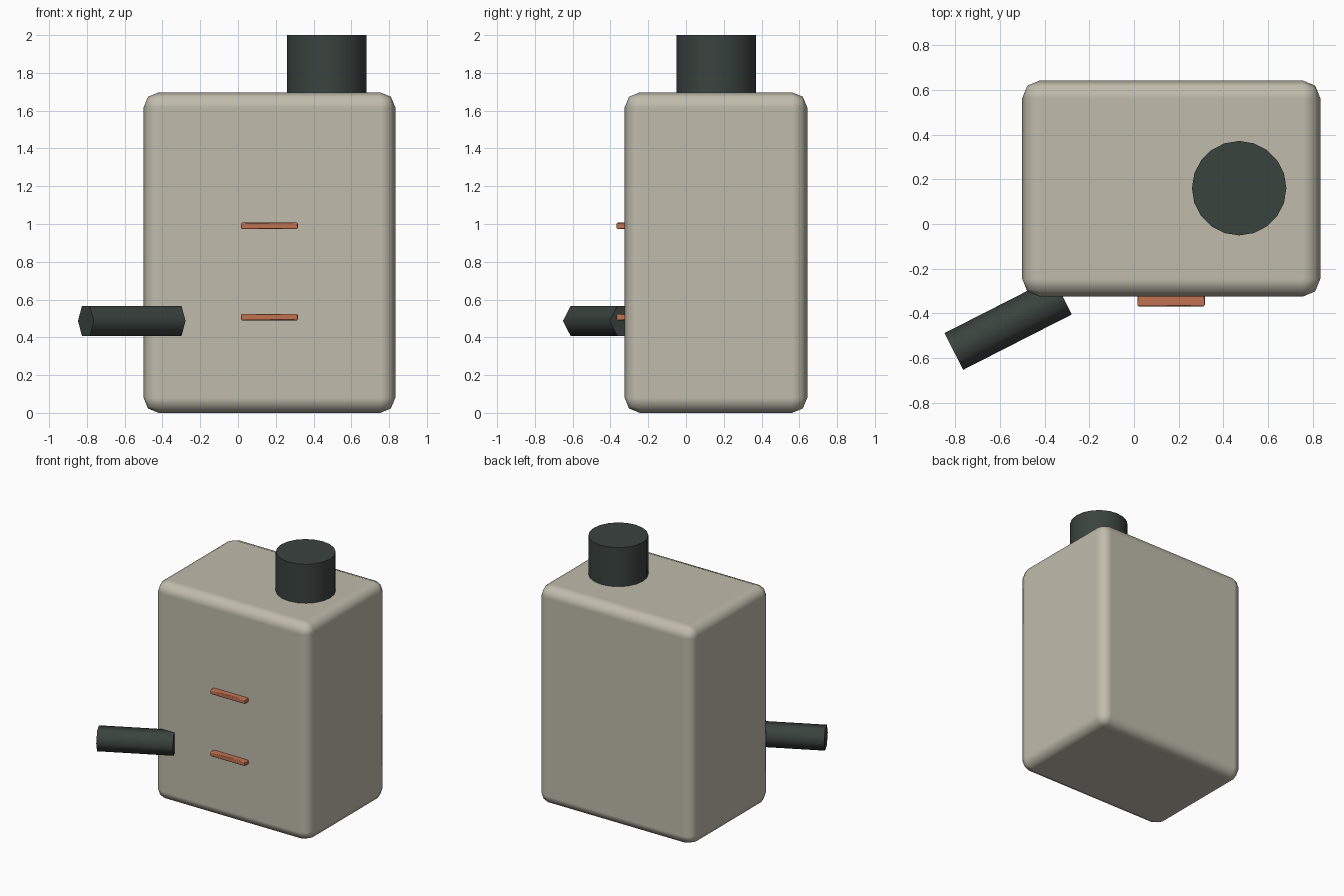
import bpy
import math

cube = bpy.data.objects.get("Cube")
if cube:
    bpy.data.objects.remove(cube, do_unlink=True)


def material(name, rgb):
    mat = bpy.data.materials.new(name)
    mat.use_nodes = True
    mat.diffuse_color = (*rgb, 1)
    mat.node_tree.nodes["Principled BSDF"].inputs["Base Color"].default_value = (*rgb, 1)
    return mat


def finish(name, mat, smooth_angle):
    obj = bpy.context.object
    obj.name = name
    obj.data.materials.append(mat)
    bpy.ops.object.shade_smooth_by_angle(angle=math.radians(smooth_angle))
    return obj


def rounded_box(name, low, high, mat, bevel, segments):
    centre = [(a + b) / 2 for a, b in zip(low, high)]
    bpy.ops.mesh.primitive_cube_add(size=1, location=centre)
    obj = bpy.context.object
    obj.scale = [b - a for a, b in zip(low, high)]
    bpy.ops.object.transform_apply(location=False, rotation=False, scale=True)
    mod = obj.modifiers.new("Rounded edges", "BEVEL")
    mod.width = bevel
    mod.segments = segments
    mod.harden_normals = True
    return finish(name, mat, 180)


def cylinder(name, sides, radius, length, centre, rotation, mat):
    bpy.ops.mesh.primitive_cylinder_add(vertices=sides, radius=radius, depth=length,
                                        location=centre, rotation=rotation)
    return finish(name, mat, 65)


cream = material("warm cream", (0.53, 0.50, 0.41))
dark = material("dark green grey", (0.042, 0.056, 0.049))
copper = material("copper", (0.53, 0.17, 0.085))

# Main tank with softly rounded edges
rounded_box("tank_body", (-0.5, -0.325, 0), (0.833, 0.642, 1.697), cream, 0.08, 2)

# Round cap on the top
cylinder("top_cap", 20, 0.211, 0.4, (0.47, 0.16, 1.8), (0, 0, 0), dark)

# Hexagonal spout, lying level and angled out from the front corner
cylinder("side_spout", 6, 0.092, 0.545, (-0.5625, -0.446, 0.487),
         (0, math.radians(90), math.radians(27)), dark)

# Level marks on the front
for name, z in (("upper_mark", 0.99), ("lower_mark", 0.507)):
    rounded_box(name, (0.015, -0.368, z - 0.017), (0.317, -0.3, z + 0.017), copper, 0.006, 1)
